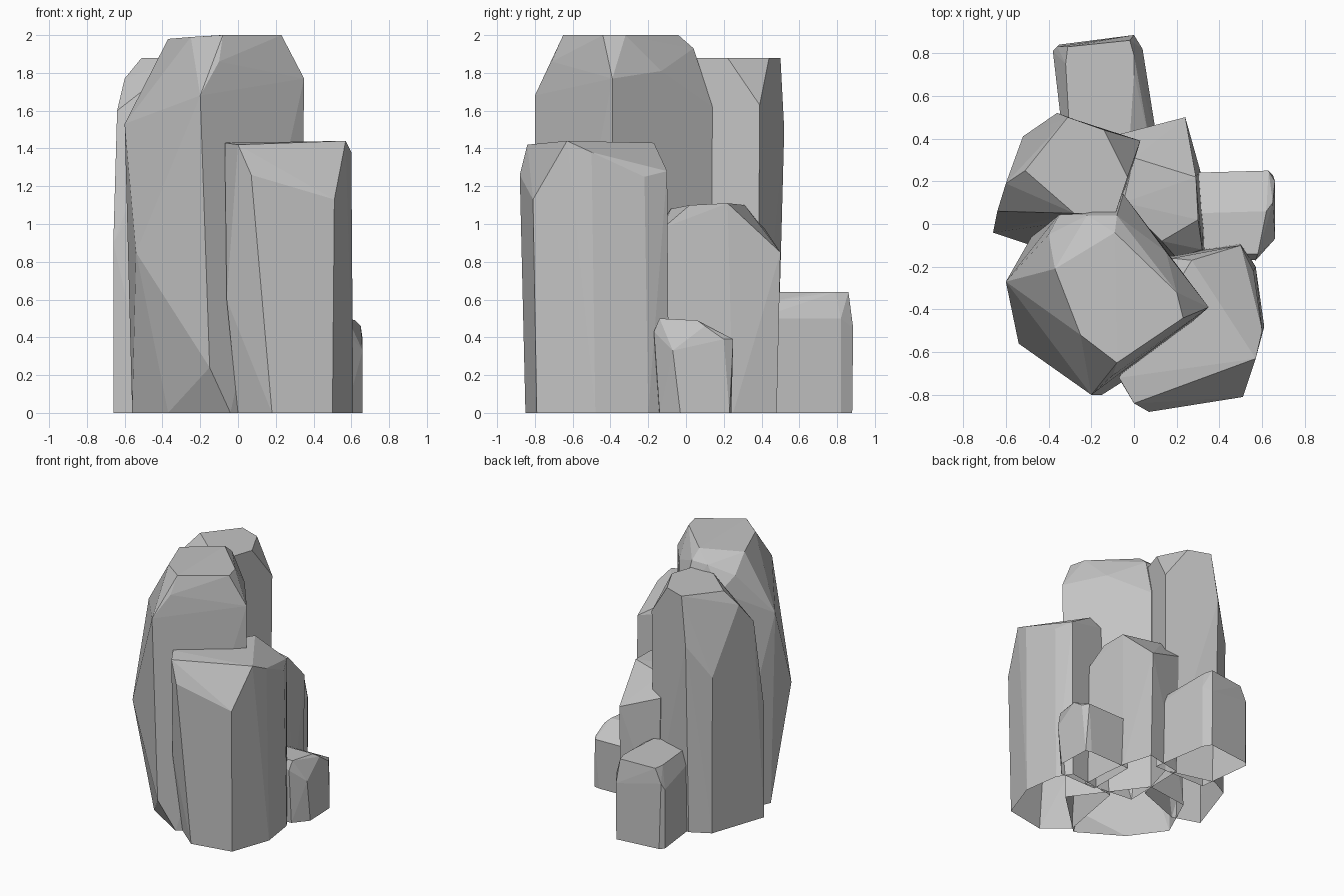
import bpy
import bmesh
from math import radians

# Remove the default object
default_cube = bpy.data.objects.get("Cube")
if default_cube:
    bpy.data.objects.remove(default_cube, do_unlink=True)

# One plain stone colour
STONE_COLOUR = (0.55, 0.55, 0.55, 1)
stone = bpy.data.materials.new("stone_grey")
stone.use_nodes = True
stone.diffuse_color = STONE_COLOUR
shader = next(node for node in stone.node_tree.nodes if node.type == "BSDF_PRINCIPLED")
shader.inputs["Base Color"].default_value = STONE_COLOUR


def build_rock(name, footprint, shoulder, crown):
    """Facet a convex rock around its ground outline, shoulder and crown, open below."""
    bm = bmesh.new()
    for x, y in footprint:
        bm.verts.new((x, y, 0))
    for corner in shoulder + crown:
        bm.verts.new(corner)
    hull = bmesh.ops.convex_hull(bm, input=bm.verts[:])
    unused = {item for key in ("geom_interior", "geom_unused") for item in hull[key]
              if isinstance(item, bmesh.types.BMVert) and item.is_valid}
    bmesh.ops.delete(bm, geom=list(unused), context="VERTS")

    # Leave the underside open where the rock meets the ground
    underside = [face for face in bm.faces if all(abs(v.co.z) < .001 for v in face.verts)]
    bmesh.ops.delete(bm, geom=underside, context="FACES")
    bmesh.ops.recalc_face_normals(bm, faces=bm.faces[:])
    if sum(face.normal.z * face.calc_area() for face in bm.faces) < 0:
        bmesh.ops.reverse_faces(bm, faces=bm.faces[:])

    # Merge nearly flat neighbours into broad facets
    bmesh.ops.dissolve_limit(bm, angle_limit=radians(3),
                             verts=bm.verts[:], edges=bm.edges[:])
    mesh = bpy.data.meshes.new(name)
    bm.to_mesh(mesh)
    bm.free()
    mesh.materials.append(stone)
    rock = bpy.data.objects.new(name, mesh)
    bpy.context.scene.collection.objects.link(rock)
    return rock


# Tallest boulder, bulging to the front and right
build_rock(
    "tall_rock",
    footprint=[(-.56, -.27), (-.37, -.53), (-.04, -.73), (.33, -.38), (-.05, .13), (-.4, .08)],
    shoulder=[(-.54, -.56, .85), (-.15, -.8, .24), (-.2, -.8, 1.68), (-.6, -.27, 1.53),
              (.35, -.39, 1.77), (.15, -.13, 1.81), (-.05, .14, 1.62), (-.34, .06, 1.75)],
    crown=[(-.37, -.21, 1.98), (-.25, -.52, 1.99), (-.08, -.65, 2), (.23, -.44, 2),
           (.2, -.32, 2), (-.09, -.04, 2), (-.08, .04, 1.93), (-.22, .04, 1.93),
           (-.4, -.05, 1.86), (-.1, -.71, 1.86)],
)

# Tall slab behind it
build_rock(
    "back_slab",
    footprint=[(-.66, -.04), (-.45, -.11), (-.08, .03), (.02, .38), (-.36, .48), (-.51, .4)],
    shoulder=[(-.66, -.04, .9), (-.64, .06, 1.6), (-.52, .41, 1.25), (-.36, .52, 1.5),
              (.03, .39, 1.63), (-.08, .05, 1.63)],
    crown=[(-.6, .19, 1.77), (-.51, .25, 1.88), (-.31, .5, 1.88), (-.14, .44, 1.88),
           (-.03, .22, 1.88), (-.09, .04, 1.88), (-.28, .05, 1.88)],
)

# Broad block at the front, its top sloping down to the back
build_rock(
    "front_block",
    footprint=[(0, -.7), (.18, -.85), (.5, -.79), (.61, -.48), (.57, -.2), (.5, -.09),
               (.1, -.15)],
    shoulder=[(.07, -.88, 1.26), (.51, -.81, 1.13), (.6, -.5, 1.38), (.5, -.1, 1.28),
              (.56, -.22, 1.25), (.18, -.16, 1.37), (-.06, -.74, .6)],
    crown=[(0, -.84, 1.42), (-.07, -.72, 1.43), (.57, -.63, 1.44), (.27, -.17, 1.43)],
)

# Medium rock filling the gap behind the block
build_rock(
    "middle_rock",
    footprint=[(.34, -.14), (.33, .08), (.31, .25), (.24, .48), (-.05, .42), (-.06, -.1)],
    shoulder=[(.24, .5, .85), (.24, .49, .6), (-.07, .42, .97), (.32, -.12, .98),
              (.2, -.16, .95)],
    crown=[(0, .31, 1.1), (.29, .22, 1.11), (.3, .02, 1.1), (.13, -.08, 1.08),
           (-.05, .1, 1.1)],
)

# Small stone on the left flank
build_rock(
    "side_stone",
    footprint=[(.66, -.03), (.57, -.14), (.65, .23), (.6, .24), (.25, .23), (.25, -.15)],
    shoulder=[(.66, -.07, .33), (.57, -.17, .43), (.66, .2, .39), (.63, .25, .39),
              (.28, .24, .39)],
    crown=[(.58, -.14, .5), (.62, .06, .49), (.65, .1, .46), (.28, .05, .49),
           (.3, -.14, .5)],
)

# Low stone at the back
build_rock(
    "back_stone",
    footprint=[(0, .88), (.04, .82), (.11, .38), (-.33, .38), (-.38, .81), (-.35, .84)],
    shoulder=[(0, .885, .45), (.04, .82, .5), (.11, .38, .5), (-.38, .81, .47),
              (-.36, .83, .52), (-.33, .38, .55)],
    crown=[(-.31, .83, .63), (-.02, .86, .64), (0, .79, .64), (.07, .4, .58),
           (0, .7, .64), (-.02, .4, .64), (-.3, .4, .64), (-.32, .75, .63)],
)
